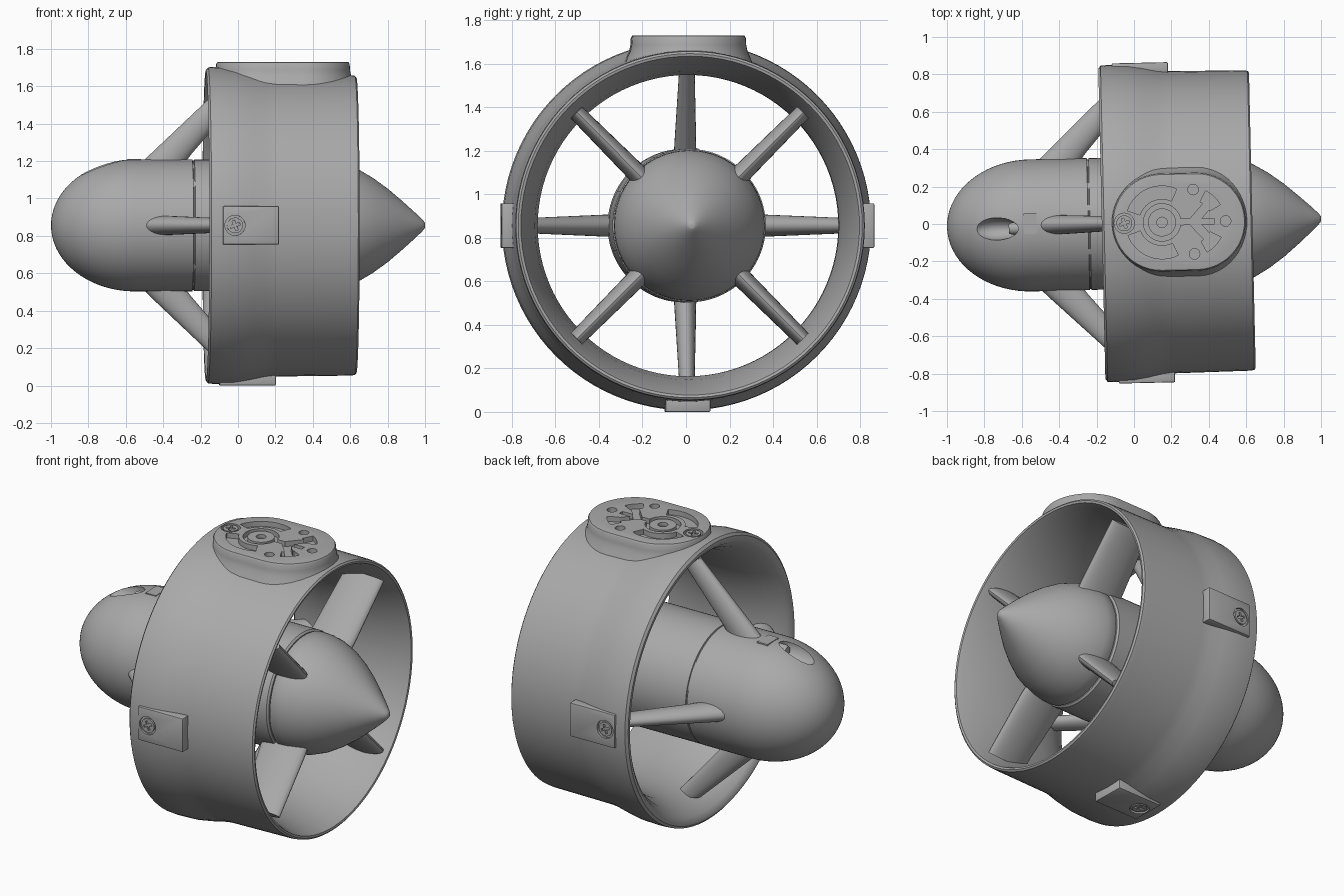
import bpy, bmesh
from math import sin, cos, pi, radians, sqrt
from mathutils import Matrix, Vector

if "Cube" in bpy.data.objects:
    bpy.data.objects.remove(bpy.data.objects["Cube"])

grey = bpy.data.materials.new("plain grey")
grey.use_nodes = True
grey.diffuse_color = (0.4, 0.4, 0.4, 1)
grey.node_tree.nodes["Principled BSDF"].inputs["Base Color"].default_value = grey.diffuse_color

parts = []


def finish(name, bm, keep=True):
    bmesh.ops.remove_doubles(bm, verts=bm.verts, dist=1e-5)
    bmesh.ops.recalc_face_normals(bm, faces=bm.faces)
    mesh = bpy.data.meshes.new(name)
    bm.to_mesh(mesh)
    bm.free()
    mesh.materials.append(grey)
    ob = bpy.data.objects.new(name, mesh)
    bpy.context.collection.objects.link(ob)
    if keep:
        parts.append(ob)
    return ob


def loft(name, rings, keep=True):
    """Skin a stack of equal-length rings and cap both ends."""
    bm = bmesh.new()
    loops = [[bm.verts.new(p) for p in ring] for ring in rings]
    n = len(loops[0])
    for a, b in zip(loops, loops[1:]):
        for i in range(n):
            bm.faces.new((a[i], a[(i + 1) % n], b[(i + 1) % n], b[i]))
    bm.faces.new(loops[0])
    bm.faces.new(loops[-1])
    return finish(name, bm, keep)


def prism(name, outline, z0, z1, keep=False):
    return loft(name, [[(x, y, z) for x, y in outline] for z in (z0, z1)], keep)


def lathe(name, profile, closed=False, keep=True):
    """Turn an (x, radius) profile round the x axis."""
    bm = bmesh.new()
    vs = [bm.verts.new((x, 0, r)) for x, r in profile]
    es = [bm.edges.new(p) for p in zip(vs, vs[1:])]
    if closed:
        es.append(bm.edges.new((vs[-1], vs[0])))
    bmesh.ops.spin(bm, geom=vs + es, cent=(0, 0, 0), axis=(1, 0, 0), angle=2 * pi, steps=96)
    return finish(name, bm, keep)


def cut(ob, cutter):
    mod = ob.modifiers.new("cut", "BOOLEAN")
    mod.operation, mod.solver, mod.object = "DIFFERENCE", "EXACT", cutter
    bpy.context.view_layer.objects.active = ob
    bpy.ops.object.modifier_apply(modifier=mod.name)
    bpy.data.objects.remove(cutter)


def circle(cx, cy, r, n=32):
    return [(cx + r * cos(2 * pi * i / n), cy + r * sin(2 * pi * i / n)) for i in range(n)]


def bar(cx, cy, length, width, angle):
    a = radians(angle)
    return [(cx + u * length / 2 * cos(a) - v * width / 2 * sin(a),
             cy + u * length / 2 * sin(a) + v * width / 2 * cos(a))
            for u, v in ((-1, -1), (1, -1), (1, 1), (-1, 1))]


def sector(cx, cy, r0, r1, a0, a1, n=14):
    angles = [radians(a0 + (a1 - a0) * i / n) for i in range(n + 1)]
    return ([(cx + r1 * cos(a), cy + r1 * sin(a)) for a in angles] +
            [(cx + r0 * cos(a), cy + r0 * sin(a)) for a in reversed(angles)])


def spoke(name, stations, angle):
    """Streamlined blade; stations are (radius, front x, back x, thickness)."""
    rings = []
    for r, x0, x1, t in stations:
        rings.append([((x0 + x1) / 2 + (x1 - x0) / 2 * cos(a), t / 2 * sin(a), r)
                      for a in (2 * pi * i / 28 for i in range(28))])
    ob = loft(name, rings)
    ob.data.transform(Matrix.Rotation(radians(angle), 4, "X"))


def screw(name, x, y, top):
    """Screw head with a cross slot, plus the slim gap left round it."""
    head = prism(name, circle(x, y, 0.042), top - 0.03, top - 0.002, True)
    for a in (20, 110):
        cut(head, prism("slot", bar(x, y, 0.055, 0.014, a), top - 0.014, top + 0.05))
    return head


# Duct: bell-mouthed inlet, narrow throat, flared outlet
lathe("duct", [(-0.17, 0.81), (-0.172, 0.83), (-0.16, 0.845), (-0.12, 0.848), (-0.02, 0.845),
               (0.06, 0.832), (0.14, 0.815), (0.2, 0.808), (0.6, 0.803), (0.625, 0.8),
               (0.633, 0.79), (0.63, 0.778), (0.6, 0.765), (0.5, 0.735), (0.38, 0.708),
               (0.25, 0.692), (0.12, 0.692), (0.0, 0.71), (-0.1, 0.75), (-0.15, 0.785)], True)

# Motor pod with domed rear end
dome = [(-0.55 - 0.45 * cos(pi / 2 * i / 18), 0.353 * sin(pi / 2 * i / 18)) for i in range(19)]
pod = lathe("motor_pod", dome + [(-0.245, 0.353), (-0.243, 0.346), (-0.237, 0.346), (-0.235, 0.352),
                                 (0.42, 0.352), (0.43, 0.342), (0.43, 0)])

# Cable opening in the top of the dome, with its plug
bm = bmesh.new()
bmesh.ops.create_uvsphere(bm, u_segments=32, v_segments=16, radius=1,
                          matrix=Matrix.Translation((-0.74, -0.015, 0.32)) @ Matrix.Diagonal((0.13, 0.06, 0.08, 1)))
cut(pod, finish("opening_cutter", bm, False))
plug = lathe("cable_plug", [(-0.67, 0), (-0.67, 0.025), (-0.655, 0.032), (-0.58, 0.032), (-0.58, 0)])
plug.data.transform(Matrix.Translation((0, -0.015, 0.305)))

# Access cover behind the opening
prism("access_cover", bar(-0.555, 0.01, 0.07, 0.11, 0), 0.345, 0.355, True)

# Nose cone
lathe("nose_cone", [(0.436, 0), (0.436, 0.342), (0.445, 0.347), (0.5, 0.344), (0.56, 0.332), (0.64, 0.302),
                    (0.72, 0.255), (0.8, 0.197), (0.88, 0.129), (0.95, 0.066), (0.985, 0.032),
                    (0.997, 0.018), (1.0, 0.012), (1.0, 0)])

# Swept inlet struts and straight outlet vanes
for k in range(4):
    spoke("inlet_strut", [(0.3, -0.55, -0.31, 0.105), (0.38, -0.47, -0.25, 0.1), (0.73, -0.1, 0.05, 0.07)], 90 * k)
    spoke("outlet_vane", [(0.26, 0.32, 0.6, 0.11), (0.36, 0.32, 0.61, 0.09), (0.735, 0.36, 0.62, 0.075)], 90 * k + 45)

# Clamp pads with screws on both sides and underneath
for name, angle in (("left", -90), ("right", 90), ("bottom", 180)):
    pad = prism(name + "_pad", bar(0.05, 0, 0.3, 0.205, 0), 0.79, 0.856, True)
    edge = pad.modifiers.new("soft", "BEVEL")
    edge.width, edge.segments = 0.006, 2
    bpy.context.view_layer.objects.active = pad
    bpy.ops.object.modifier_apply(modifier=edge.name)
    cut(pad, prism("seat", circle(-0.035, 0, 0.054), 0.836, 0.9))
    head = screw(name + "_screw", -0.035, 0, 0.856)
    for ob in (pad, head):
        ob.data.transform(Matrix.Rotation(radians(angle), 4, "X"))


# Mounting plate: rounded outline with flared foot, hollowed to sit on the duct
def stadium(grow, n=24):
    r = 0.262 + grow
    pts = []
    for side, cx in ((-1, 0.145), (1, 0.335)):
        for i in range(n + 1):
            a = pi / 2 + pi * i / n if side < 0 else -pi / 2 + pi * i / n
            pts.append((cx + r * cos(a), r * sin(a)))
    return pts


levels = [(0.735, 0.035), (0.77, 0.022), (0.8, 0.008), (0.83, 0.002), (0.862, 0), (0.872, -0.006), (0.874, -0.014)]
plate = loft("mounting_plate", [[(x, y, z) for x, y in stadium(g)] for z, g in levels])
cut(plate, lathe("duct_cutter", [(-0.4, 0), (-0.4, 0.79), (0.9, 0.79), (0.9, 0)], keep=False))

# Pockets, channels and holes in the plate
pockets = [circle(0.15, 0, 0.1), bar(0.33, 0, 0.2, 0.03, 0)]
pockets += [circle(0.32, s * 0.172, 0.028) for s in (-1, 1)] + [circle(0.49, 0, 0.028)]
pockets += [circle(-0.052, 0, 0.054)]
for s in (-1, 1):
    pockets.append([(x, s * y) for x, y in sector(0.15, 0, 0.125, 0.195, 65, 160)])
    pockets.append(bar(0.365, s * 0.055, 0.16, 0.045, s * 48))
    pockets.append([(x, s * y) for x, y in sector(0.3, 0, 0.12, 0.185, 28, 62)])
for outline in pockets:
    cut(plate, prism("pocket", outline, 0.843, 0.95))
boss = prism("plate_boss", circle(0.15, 0, 0.075), 0.835, 0.872, True)
cut(boss, prism("boss_hole", circle(0.15, 0, 0.028), 0.85, 0.95))
screw("plate_screw", -0.052, 0, 0.874)

# Smooth shading, then stand the whole assembly in place
place = Matrix.Translation((0, 0.005, 0.856)) @ Matrix.Rotation(radians(1.3), 4, "Z")
bpy.ops.object.select_all(action="DESELECT")
for ob in parts:
    ob.data.transform(place)
    ob.select_set(True)
bpy.context.view_layer.objects.active = parts[0]
bpy.ops.object.shade_smooth_by_angle(angle=radians(35))
